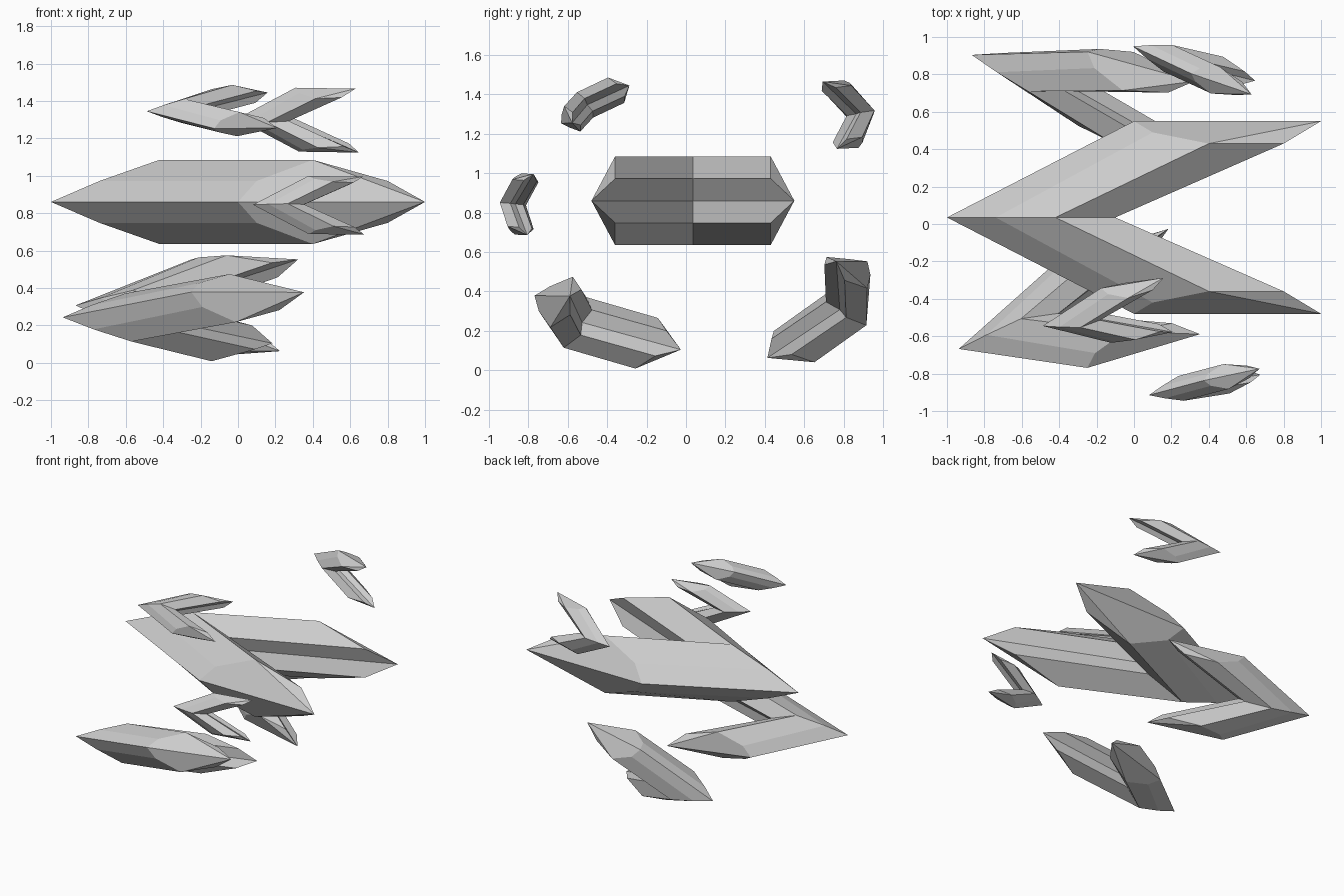
import bpy
from mathutils import Matrix, Vector

cube = bpy.data.objects.get("Cube")
if cube:
    bpy.data.objects.remove(cube, do_unlink=True)

# Single stone grey
grey = bpy.data.materials.new("stone_grey")
grey.use_nodes = True
GREY = (0.6, 0.6, 0.6, 1)
grey.diffuse_color = GREY
grey.node_tree.nodes["Principled BSDF"].inputs["Base Color"].default_value = GREY

# Quarter of a faceted chevron shard: rim, shoulder and ridge points
QUARTER = {
    "rim_nose": (-1, 0, 0), "rim_corner": (0, .515, 0),
    "rim_tip": (1, .515, 0), "rim_notch": (-.22, 0, 0),
    "mid_nose": (-.74, 0, .112), "mid_corner": (.1, .455, .112),
    "mid_tip": (.8, .395, .112), "mid_notch": (-.1, 0, .112),
    "top_nose": (-.42, 0, .225), "top_tip": (.4, .395, .225),
}
FACES = [
    "rim_nose rim_corner mid_corner mid_nose",
    "mid_nose mid_corner top_tip top_nose",
    "top_nose top_tip mid_tip mid_notch",
    "mid_notch mid_tip rim_tip rim_notch",
    "rim_corner rim_tip top_tip mid_corner",
    "rim_tip mid_tip top_tip",
]


def shard(name, nose, tip_a, tip_b):
    """Place a mirrored shard by its nose and its two arm tips."""
    nose, tip_a, tip_b = map(Vector, (nose, tip_a, tip_b))
    tail = (tip_a + tip_b) / 2
    size = (tail - nose).length / 2
    x = (tail - nose).normalized()
    z = x.cross(tip_a - tip_b).normalized()
    y = z.cross(x)
    names = list(QUARTER)
    mesh = bpy.data.meshes.new(name)
    # reversed so that normals point outwards
    faces = [[names.index(n) for n in f.split()][::-1] for f in FACES]
    mesh.from_pydata(list(QUARTER.values()), [], faces)
    mesh.materials.append(grey)
    obj = bpy.data.objects.new(name, mesh)
    bpy.context.collection.objects.link(obj)
    mirror = obj.modifiers.new("mirror", "MIRROR")
    mirror.use_axis = (False, True, True)
    mirror.merge_threshold = 0.001
    turn = Matrix((x, y, z)).transposed().to_4x4()
    obj.matrix_world = Matrix.Translation((nose + tail) / 2) @ turn @ Matrix.Scale(size, 4)
    return obj


# Large central shard
shard("main_shard", (-1, .035, .86), (1, .55, .86), (1, -.48, .86))
# Two medium shards below
shard("lower_front_shard", (-.937, -.668, .243), (.357, -.588, .377), (.18, -.027, .104))
shard("lower_back_shard", (-.868, .904, .307), (.32, .756, .543), (.227, .42, .072))
# Three small shards around and above
shard("upper_front_shard", (-.488, -.545, 1.345), (.157, -.295, 1.44), (.21, -.57, 1.26))
shard("upper_back_shard", (-.005, .95, 1.305), (.625, .695, 1.464), (.65, .765, 1.125))
shard("side_front_shard", (.08, -.915, .845), (.665, -.775, .997), (.68, -.805, .685))
